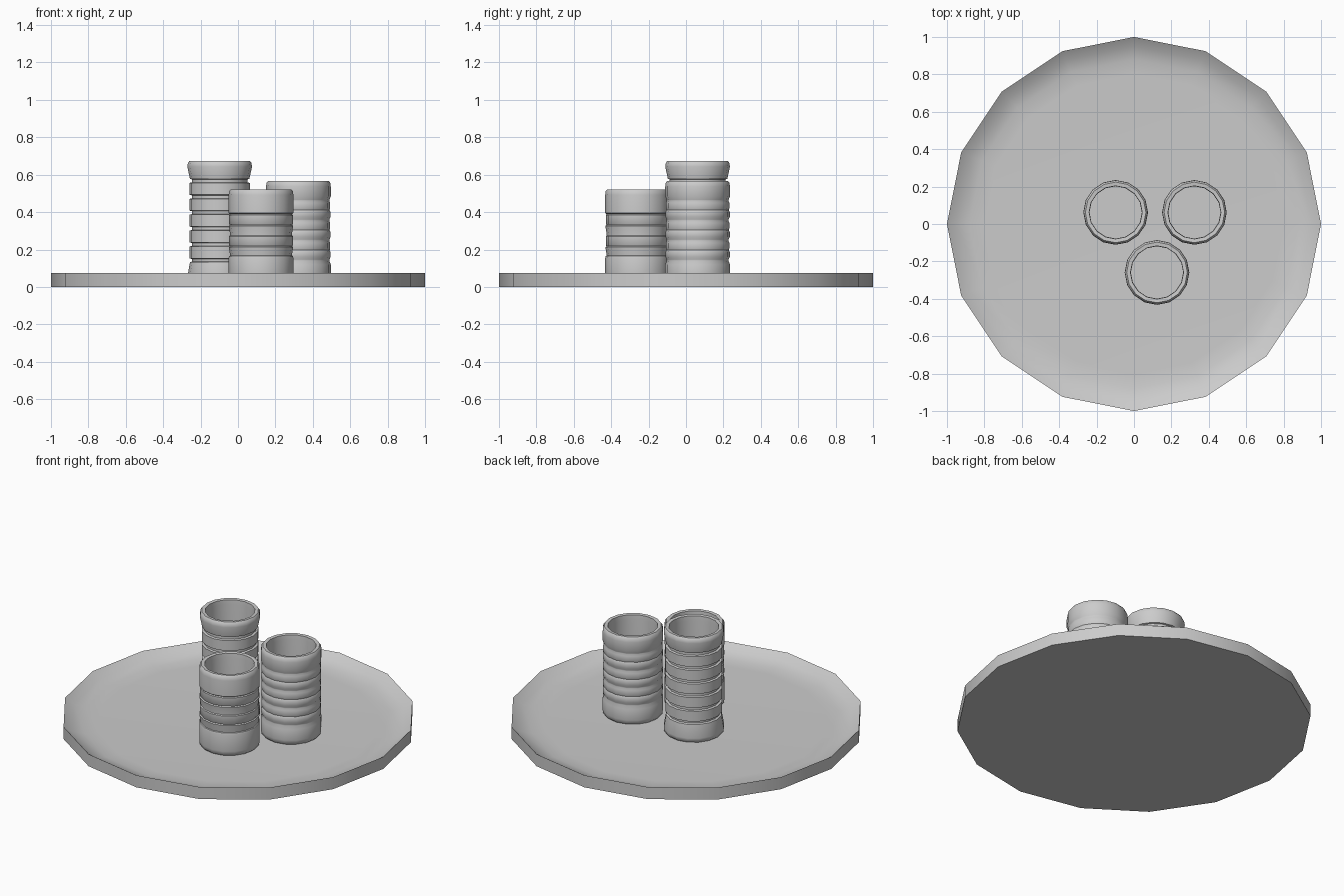
import bpy, bmesh
from math import pi, cos, sin, radians

if "Cube" in bpy.data.objects:
    bpy.data.objects.remove(bpy.data.objects["Cube"])

SIDES = 16
FLOOR = 0.022


def lathe(name, profile, x=0, y=0, angle=40):
    """Revolve an (r, z) profile around a vertical axis and cap both ends."""
    bm = bmesh.new()
    rings = []
    for r, z in profile:
        rings.append([bm.verts.new((r * cos(2 * pi * i / SIDES),
                                    r * sin(2 * pi * i / SIDES), z))
                      for i in range(SIDES)])
    for a, b in zip(rings, rings[1:]):
        for i in range(SIDES):
            j = (i + 1) % SIDES
            bm.faces.new((a[i], a[j], b[j], b[i]))
    bm.faces.new(rings[0][::-1])
    bm.faces.new(rings[-1])
    mesh = bpy.data.meshes.new(name)
    bm.to_mesh(mesh)
    bm.free()
    ob = bpy.data.objects.new(name, mesh)
    ob.location = (x, y, 0)
    bpy.context.collection.objects.link(ob)
    bpy.context.view_layer.objects.active = ob
    ob.select_set(True)
    bpy.ops.object.shade_smooth_by_angle(angle=radians(angle))
    ob.select_set(False)
    return ob


def rim(top):
    """Rounded lip and hollow inside, down to the floor of the cup."""
    return [(0.173, top - 0.03), (0.170, top - 0.01), (0.162, top),
            (0.142, top - 0.002), (0.140, top - 0.03), (0.140, FLOOR + 0.015)]


def foot(waist, z):
    """Rounded foot on the dish, tapering to the waist radius at z."""
    return [(0.160, FLOOR), (0.170, FLOOR + 0.01), (0.173, FLOOR + 0.03), (waist, z)]


# Round dish: vertical edge, soft slope down to a flat floor
lathe("dish", [(1, 0), (1, 0.075), (0.95, 0.043), (0.88, 0.025), (0.8, FLOOR)], angle=60)

# Tall cup: flared lip and foot, five ribs
tall = foot(0.159, 0.132) + [(0.148, 0.136)]
for i in range(5):
    z = 0.150 + i * 0.085
    tall += [(0.149, z), (0.162, z + 0.003), (0.162, z + 0.066), (0.149, z + 0.069)]
tall += [(0.149, 0.575), (0.159, 0.578)] + rim(0.673)
lathe("tall_cup", tall, -0.098, 0.062)

# Short cup: two broad bands between shallow grooves
short = foot(0.173, 0.155) + [(0.170, 0.165)]
for z in (0.168, 0.281):
    short += [(0.165, z), (0.172, z + 0.045), (0.166, z + 0.05),
              (0.170, z + 0.055), (0.170, z + 0.103), (0.165, z + 0.108)]
short += [(0.173, 0.395)] + rim(0.522)
lathe("short_cup", short, 0.123, -0.259)

# Middle cup: soft ridges
middle = foot(0.173, 0.12) + [(0.165, 0.14)]
for z in (0.147, 0.254, 0.361):
    middle += [(0.166, z), (0.172, z + 0.014), (0.172, z + 0.04), (0.167, z + 0.05),
               (0.170, z + 0.06), (0.170, z + 0.088), (0.165, z + 0.1)]
middle += [(0.166, 0.466), (0.173, 0.485)] + rim(0.567)
lathe("middle_cup", middle, 0.323, 0.062)
